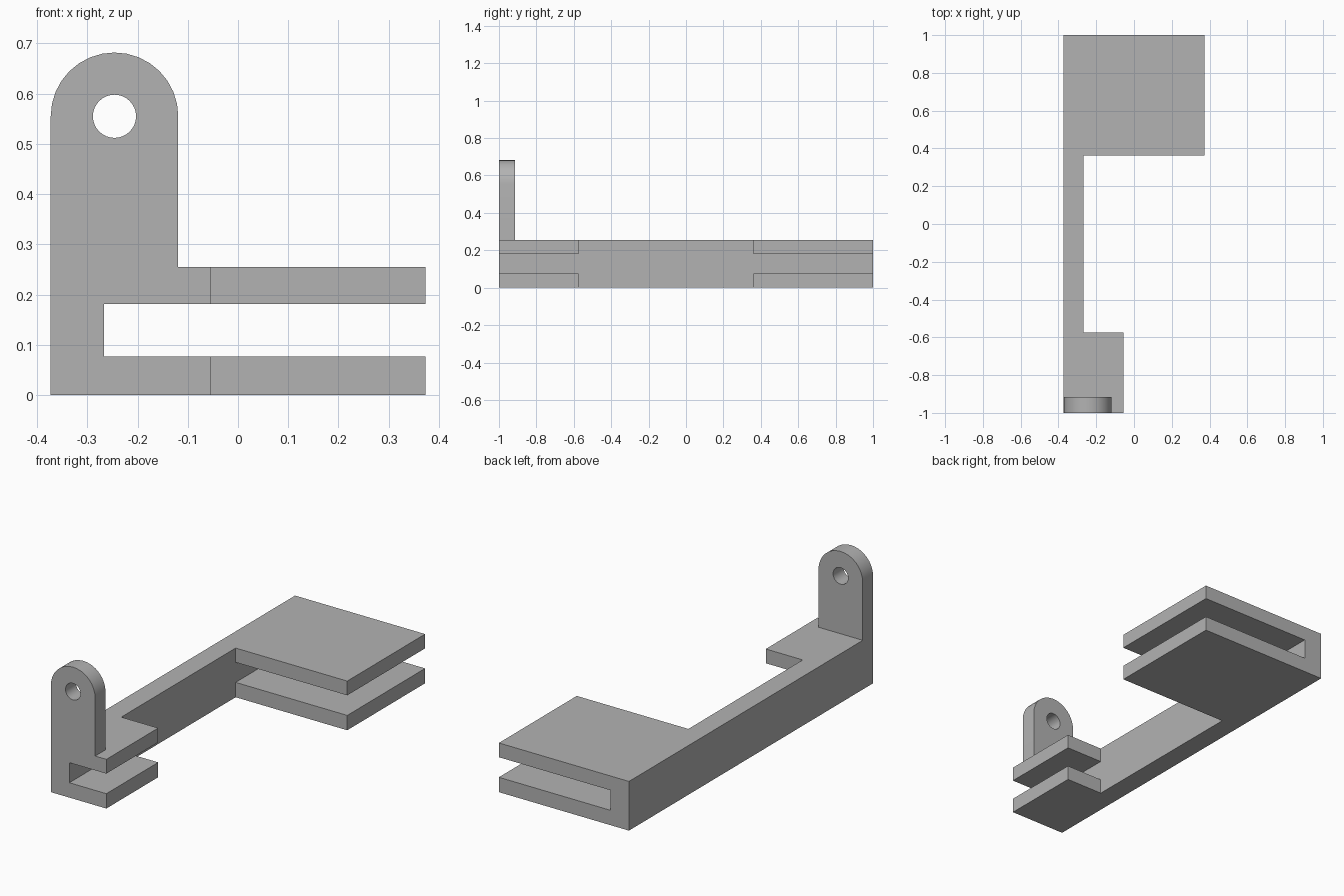
import bpy
import bmesh
from math import pi, sin, cos, radians
from mathutils import Vector

cube = bpy.data.objects.get("Cube")
if cube:
    bpy.data.objects.remove(cube, do_unlink=True)

GREY = (0.45, 0.45, 0.45, 1.0)
mat = bpy.data.materials.new("plain grey")
mat.use_nodes = True
mat.diffuse_color = GREY
mat.node_tree.nodes["Principled BSDF"].inputs["Base Color"].default_value = GREY

# Main dimensions
LEFT, RIGHT = -0.373, 0.373
SPINE = -0.267
SHELF_TOP = 0.255
SLOT_LOW, SLOT_HIGH = 0.077, 0.181
LUG_R = 0.127
LUG_X, LUG_Z = LEFT + LUG_R, 0.555


def prism(name, points, direction):
    """Extrude a closed outline of 3D points along a direction."""
    bm = bmesh.new()
    face = bm.faces.new([bm.verts.new(p) for p in points])
    moved = bmesh.ops.extrude_face_region(bm, geom=[face])["geom"]
    verts = [v for v in moved if isinstance(v, bmesh.types.BMVert)]
    bmesh.ops.translate(bm, vec=Vector(direction), verts=verts)
    bmesh.ops.recalc_face_normals(bm, faces=bm.faces[:])
    mesh = bpy.data.meshes.new(name)
    bm.to_mesh(mesh)
    bm.free()
    mesh.materials.append(mat)
    obj = bpy.data.objects.new(name, mesh)
    bpy.context.collection.objects.link(obj)
    return obj


def cut(obj, cutter):
    """Subtract the cutter, then discard it."""
    cutter.hide_render = True
    mod = obj.modifiers.new("cut", "BOOLEAN")
    mod.operation = "DIFFERENCE"
    mod.solver = "EXACT"
    mod.object = cutter
    bpy.ops.object.select_all(action="DESELECT")
    bpy.context.view_layer.objects.active = obj
    obj.select_set(True)
    bpy.ops.object.modifier_apply(modifier=mod.name)
    bpy.data.objects.remove(cutter, do_unlink=True)


def arc(radius, y, sweep, steps):
    return [(LUG_X + radius * cos(sweep * i / steps), y,
             LUG_Z + radius * sin(sweep * i / steps)) for i in range(steps + 1)]


# Bracket body: spine with a small front shelf and a large rear shelf
outline = [(LEFT, -1), (-0.055, -1), (-0.055, -0.575), (SPINE, -0.575),
           (SPINE, 0.362), (RIGHT, 0.362), (RIGHT, 1), (LEFT, 1)]
body = prism("bracket_body", [(x, y, 0) for x, y in outline], (0, 0, SHELF_TOP))

# Slot that splits both shelves into upper and lower plates
slot = [(SPINE, -1.1, SLOT_LOW), (0.5, -1.1, SLOT_LOW),
        (0.5, -1.1, SLOT_HIGH), (SPINE, -1.1, SLOT_HIGH)]
cut(body, prism("slot_cutter", slot, (0, 2.2, 0)))

# Upright lug with a rounded top and a round hole
lug_outline = arc(LUG_R, -1, pi, 16) + [
    (LEFT, -1, SHELF_TOP), (LEFT + 2 * LUG_R, -1, SHELF_TOP)]
lug = prism("mounting_lug", lug_outline, (0, 0.085, 0))
cut(lug, prism("hole_cutter", arc(0.043, -1.1, 2 * pi, 32)[:-1], (0, 0.3, 0)))
bpy.ops.object.shade_smooth_by_angle(angle=radians(30))
